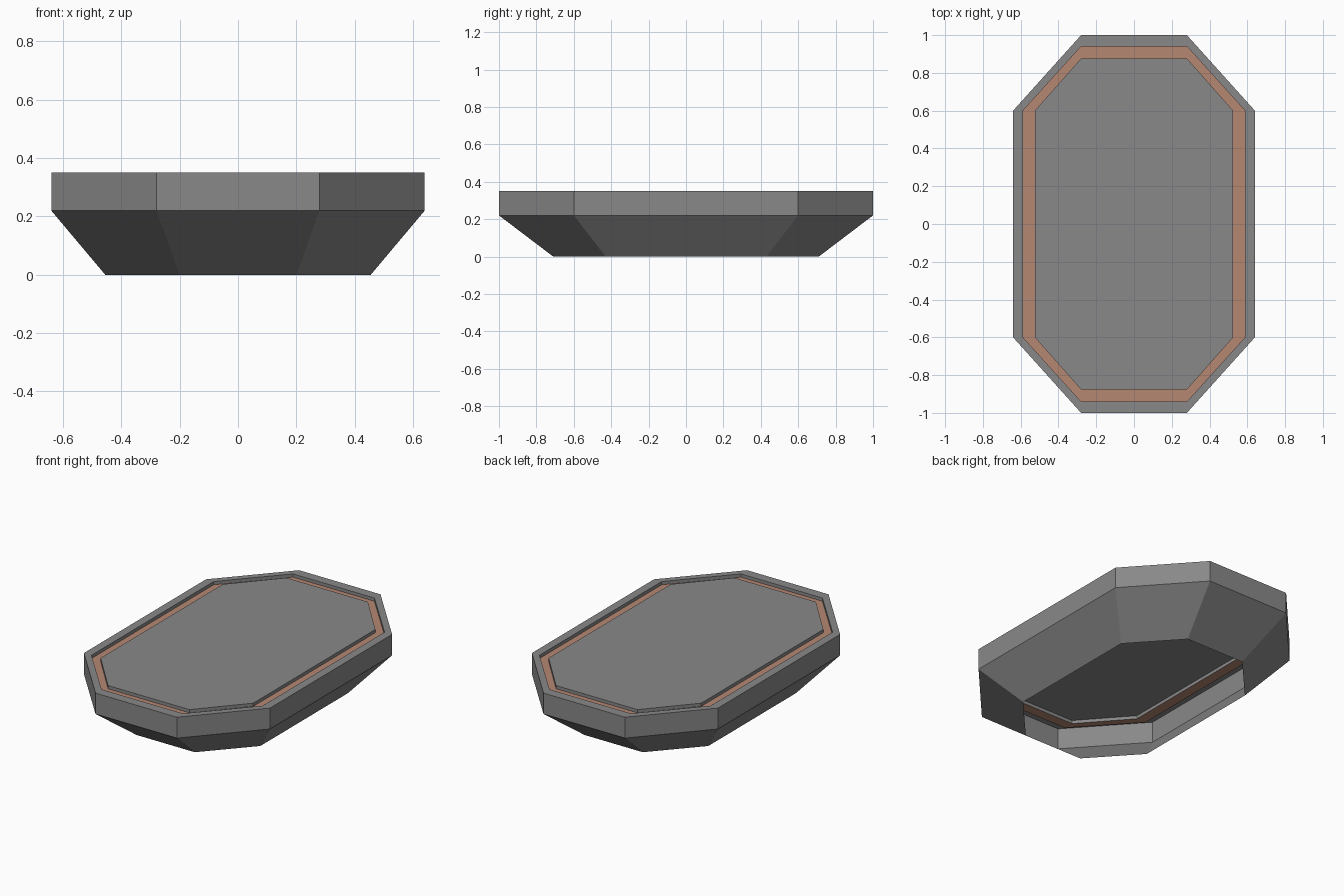
import bpy, bmesh

if "Cube" in bpy.data.objects:
    bpy.data.objects.remove(bpy.data.objects["Cube"])


def material(name, rgb):
    m = bpy.data.materials.new(name)
    m.diffuse_color = (*rgb, 1)
    m.use_nodes = True
    m.node_tree.nodes["Principled BSDF"].inputs["Base Color"].default_value = m.diffuse_color
    return m


grey = material("stone_grey", (0.25, 0.25, 0.25))
copper = material("copper_brown", (0.46, 0.245, 0.165))


def octagon(bm, wide, wide_y, narrow_x, long, z):
    # Counter-clockwise elongated octagon, mirrored in x and y
    pts = [(wide, -wide_y), (wide, wide_y), (narrow_x, long), (-narrow_x, long),
           (-wide, wide_y), (-wide, -wide_y), (-narrow_x, -long), (narrow_x, -long)]
    return [bm.verts.new((x, y, z)) for x, y in pts]


# Loops from the open bottom, up the hull, over the rim and through the groove
LOOPS = [
    (0.455, 0.43, 0.20, 0.71, 0.00),
    (0.64, 0.60, 0.28, 1.00, 0.22),
    (0.64, 0.60, 0.28, 1.00, 0.35),
    (0.588, 0.60, 0.28, 0.94, 0.35),
    (0.588, 0.60, 0.28, 0.94, 0.33),
    (0.525, 0.60, 0.28, 0.877, 0.33),
    (0.525, 0.60, 0.28, 0.877, 0.35),
]
GROOVE_FLOOR = 4

bm = bmesh.new()
rings = [octagon(bm, *spec) for spec in LOOPS]
for level, (a, b) in enumerate(zip(rings, rings[1:])):
    for i in range(8):
        j = (i + 1) % 8
        f = bm.faces.new((a[i], a[j], b[j], b[i]))
        f.material_index = 1 if level == GROOVE_FLOOR else 0
# Raised centre panel
bm.faces.new(rings[-1])

mesh = bpy.data.meshes.new("octagonal_shell")
bm.to_mesh(mesh)
bm.free()
mesh.materials.append(grey)
mesh.materials.append(copper)
shell = bpy.data.objects.new("octagonal_shell", mesh)
bpy.context.collection.objects.link(shell)
